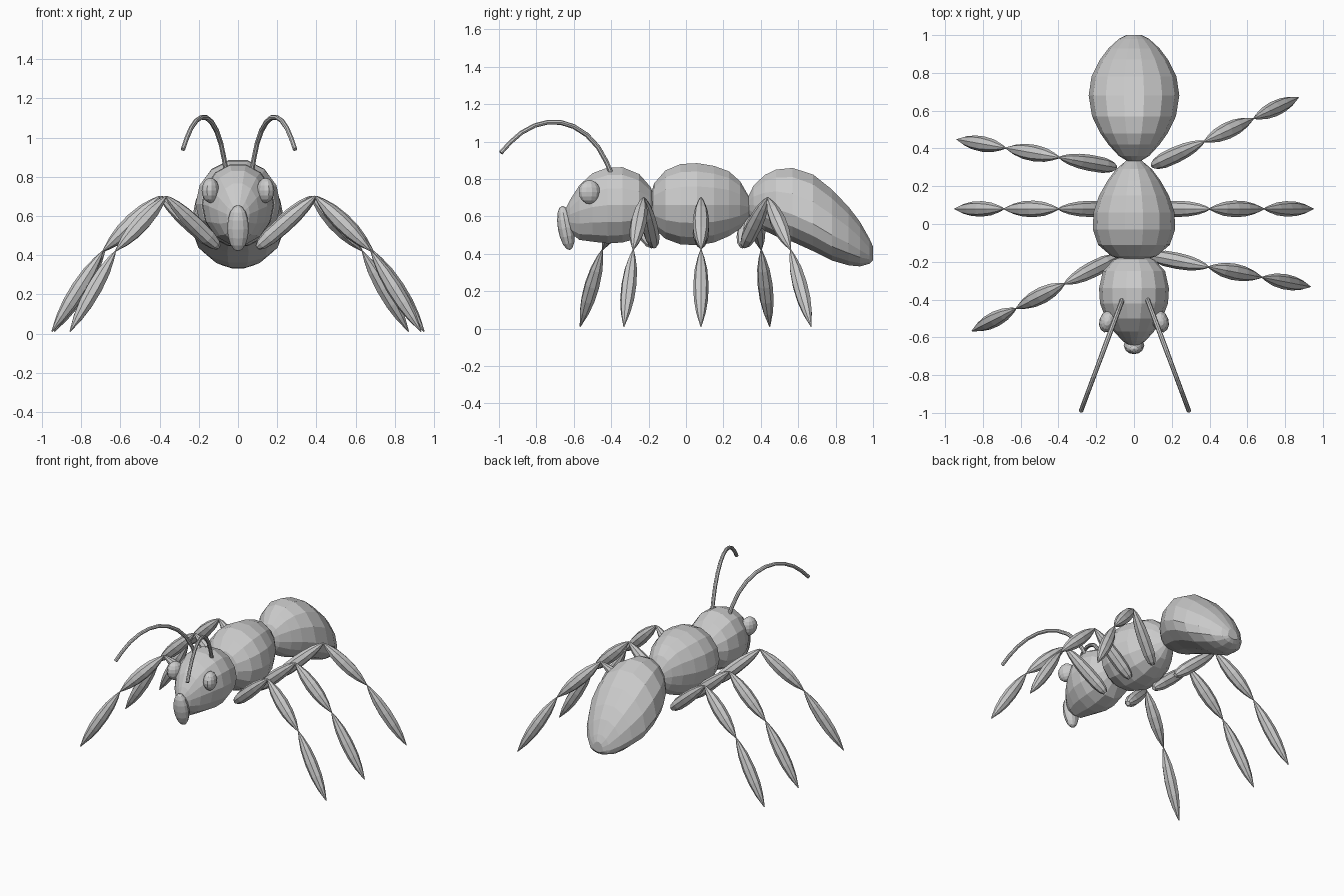
import bpy, bmesh, math
from mathutils import Vector, Matrix

if "Cube" in bpy.data.objects:
    bpy.data.objects.remove(bpy.data.objects["Cube"])

grey = bpy.data.materials.new("light_grey")
grey.diffuse_color = (0.6, 0.6, 0.6, 1)
grey.use_nodes = True
grey.node_tree.nodes["Principled BSDF"].inputs["Base Color"].default_value = grey.diffuse_color


def finish(name, bm):
    bmesh.ops.recalc_face_normals(bm, faces=bm.faces)
    mesh = bpy.data.meshes.new(name)
    bm.to_mesh(mesh)
    bm.free()
    mesh.materials.append(grey)
    obj = bpy.data.objects.new(name, mesh)
    bpy.context.collection.objects.link(obj)
    return obj


def skin(name, rings):
    """Join rings of points into a closed body."""
    bm = bmesh.new()
    loops = [[bm.verts.new(p) for p in ring] for ring in rings]
    n = len(loops[0])
    for a, b in zip(loops, loops[1:]):
        for i in range(n):
            j = (i + 1) % n
            bm.faces.new((a[i], a[j], b[j], b[i]))
    bm.faces.new(loops[0])
    bm.faces.new(loops[-1])
    return finish(name, bm)


def body(name, stations, n=14):
    """Egg-like body from stations (y, top, widest height, bottom, half width)."""
    rings = []
    for y, top, mid, bottom, w in stations:
        ring = []
        for i in range(n):
            a = 2 * math.pi * i / n
            s = math.sin(a)
            ring.append((w * math.cos(a), y, mid + s * ((top - mid) if s > 0 else (mid - bottom))))
        rings.append(ring)
    return skin(name, rings)


def tube(name, points, radii, n=8):
    """Round tube along a path lying in one upright plane."""
    pts = [Vector(p) for p in points]
    side = (pts[-1] - pts[0]).cross(Vector((0, 0, 1))).normalized()
    rings = []
    for k, p in enumerate(pts):
        d = (pts[min(k + 1, len(pts) - 1)] - pts[max(k - 1, 0)]).normalized()
        up = side.cross(d)
        rings.append([p + radii[k] * (side * math.cos(2 * math.pi * i / n) + up * math.sin(2 * math.pi * i / n))
                      for i in range(n)])
    return skin(name, rings)


def ellipsoid(name, loc, size, rot=(0, 0, 0), u=12, v=8):
    bm = bmesh.new()
    bmesh.ops.create_uvsphere(bm, u_segments=u, v_segments=v, radius=1)
    bm.transform(Matrix.Diagonal((*size, 1)))
    obj = finish(name, bm)
    obj.location, obj.rotation_euler = loc, rot
    return obj


# Three body sections
body("head", [
    (-0.165, .70, .66, .62, .05), (-0.19, .76, .66, .55, .11), (-0.25, .83, .66, .48, .165),
    (-0.34, .868, .66, .455, .185), (-0.42, .865, .66, .45, .18), (-0.50, .835, .65, .46, .15),
    (-0.57, .77, .63, .47, .105), (-0.62, .69, .61, .51, .06), (-0.645, .64, .60, .56, .02)])
body("thorax", [
    (-0.195, .70, .66, .60, .04), (-0.17, .78, .66, .53, .12), (-0.11, .85, .66, .475, .19),
    (-0.03, .885, .66, .445, .217), (0.06, .89, .66, .44, .215), (0.15, .875, .66, .455, .185),
    (0.23, .845, .66, .49, .14), (0.29, .79, .66, .53, .095), (0.34, .70, .65, .60, .035)])
body("abdomen", [
    (0.33, .70, .66, .61, .03), (0.36, .765, .66, .57, .08), (0.42, .825, .65, .52, .135),
    (0.48, .855, .64, .49, .178), (0.57, .865, .61, .46, .222), (0.68, .83, .56, .41, .24),
    (0.78, .75, .50, .36, .225), (0.87, .655, .455, .335, .18), (0.93, .575, .42, .33, .135),
    (0.98, .485, .39, .345, .08), (1.0, .44, .385, .365, .04)])

# Mouthpart and eyes
ellipsoid("mouthpart", (0, -0.642, 0.538), (0.055, 0.043, 0.12), (math.radians(10), 0, 0))
for s, label in ((1, "right"), (-1, "left")):
    ellipsoid(label + "_eye", (s * 0.14, -0.516, 0.73), (0.044, 0.06, 0.064), (0, 0, s * 0.3))

# Antennae: arched feelers spreading outward
ARCH = [(-.40, .83), (-.425, .89), (-.47, .97), (-.53, 1.035), (-.60, 1.08), (-.67, 1.102),
        (-.74, 1.103), (-.81, 1.085), (-.88, 1.047), (-.94, .995), (-.99, .94)]
for s, label in ((1, "right"), (-1, "left")):
    path = [(0.005 + s * (0.07 + (-.41 - y) * 0.372), y, z) for y, z in ARCH]
    tube(label + "_antenna", path, [0.013] * 6 + [0.012] * 5)

# Legs: three spindles each, given as reach from the hip and height
JOINTS = [(0, 0.44), (0.30, 0.70), (0.59, 0.42), (0.85, 0.01)]
SPINDLE = [(0, .1), (.1, .45), (.25, .82), (.45, 1), (.65, .92), (.82, .62), (.94, .25), (1, .06)]
BLUNT = [(0, .35), (.06, .68), (.2, .95), (.45, 1), (.65, .9), (.82, .66), (.94, .35), (1, .1)]
SEGMENTS = [("thigh", BLUNT, .043), ("shin", SPINDLE, .044), ("foot", SPINDLE, .041)]
LEGS = [("right_front", 0.10, -0.17, -11), ("right_middle", 0.10, 0.08, 0), ("right_back", 0.10, 0.31, 25),
        ("left_front", -0.10, -0.18, 207), ("left_middle", -0.10, 0.08, 180), ("left_back", -0.10, 0.30, 170)]
for leg, hx, hy, deg in LEGS:
    c, s = math.cos(math.radians(deg)), math.sin(math.radians(deg))
    joints = [Vector((hx + r * c, hy + r * s, z)) for r, z in JOINTS]
    for k, (part, profile, radius) in enumerate(SEGMENTS):
        a, b = joints[k], joints[k + 1]
        tube(f"{leg}_{part}", [a.lerp(b, t) for t, _ in profile], [radius * r for _, r in profile])
